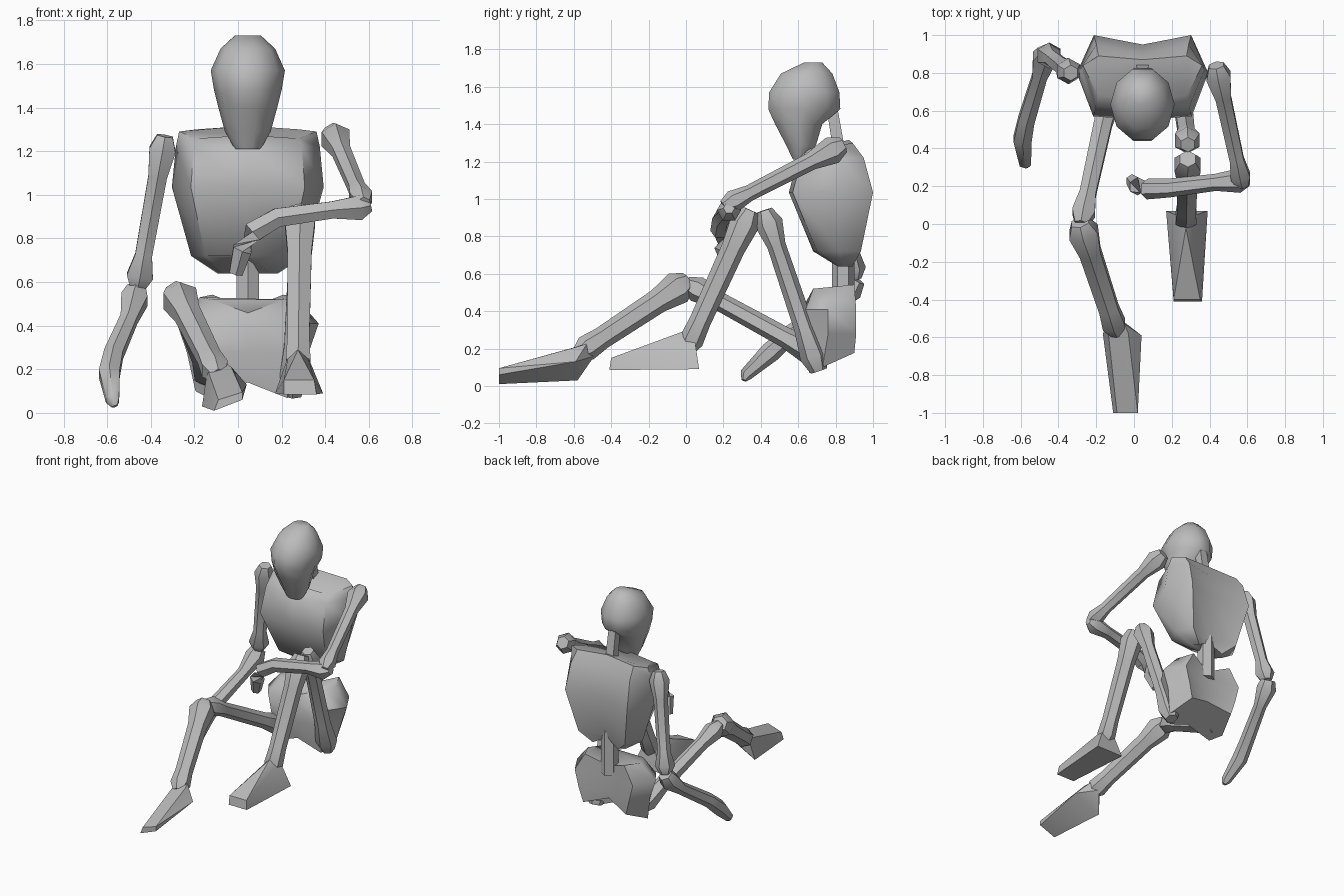
import bpy, bmesh, math
from mathutils import Vector

if "Cube" in bpy.data.objects:
    bpy.data.objects.remove(bpy.data.objects["Cube"], do_unlink=True)

GREY = (0.5, 0.5, 0.5, 1)
mat = bpy.data.materials.new("plain grey")
mat.use_nodes = True
mat.diffuse_color = GREY
mat.node_tree.nodes["Principled BSDF"].inputs["Base Color"].default_value = GREY
CX = 0.045  # body's own centre line


def finish(name, bm, angle=50):
    bmesh.ops.recalc_face_normals(bm, faces=bm.faces)
    mesh = bpy.data.meshes.new(name)
    bm.to_mesh(mesh)
    bm.free()
    mesh.materials.append(mat)
    ob = bpy.data.objects.new(name, mesh)
    bpy.context.collection.objects.link(ob)
    bpy.ops.object.select_all(action='DESELECT')
    ob.select_set(True)
    bpy.context.view_layer.objects.active = ob
    bpy.ops.object.shade_smooth_by_angle(angle=math.radians(angle))


def loft(name, rings):
    bm = bmesh.new()
    rows = [[bm.verts.new(p) for p in ring] for ring in rings]
    n = len(rows[0])
    for a, b in zip(rows, rows[1:]):
        for i in range(n):
            j = (i + 1) % n
            bm.faces.new((a[i], a[j], b[j], b[i]))
    bm.faces.new(rows[0])
    bm.faces.new(rows[-1])
    finish(name, bm)


def limb(name, path, sides=6):
    """Tube through points (x, y, z, radius)."""
    pts = [Vector(p[:3]) for p in path]
    rings = []
    for i, p in enumerate(pts):
        d = (pts[min(i + 1, len(pts) - 1)] - pts[max(i - 1, 0)]).normalized()
        ref = Vector((1, 0, 0)) if abs(d.x) < 0.7 else Vector((0, 0, 1))
        u = (ref - d * ref.dot(d)).normalized()
        v = d.cross(u)
        angles = [math.tau * (k + 0.5) / sides for k in range(sides)]
        rings.append([p + path[i][3] * (u * math.cos(a) + v * math.sin(a)) for a in angles])
    loft(name, rings)


def bone(name, start, end, r0, r1, shaft=0.05):
    """Straight bone with swollen ends."""
    a, b = Vector(start), Vector(end)
    steps = ((0, r0 * 0.6), (0.09, r0), (0.27, shaft * 1.1),
             (0.78, shaft), (0.92, r1), (1, r1 * 0.55))
    limb(name, [(*a.lerp(b, t), r) for t, r in steps])


def trunk_ring(z, w, yf, ys, yb, tilt=0, notch=0, groove=0.05):
    """Eight-point section with a groove down the back and notched middle."""
    out = [(0, yf, notch), (0.75 * w, yf + 0.02, 0), (w, ys, 0), (0.74 * w, yb, 0),
           (0, yb - groove, notch), (-0.74 * w, yb, 0), (-w, ys, 0), (-0.75 * w, yf + 0.02, 0)]
    return [(CX + x, y, z + dz + tilt * (y - ys)) for x, y, dz in out]


def hull(name, points):
    bm = bmesh.new()
    for p in points:
        bm.verts.new(p)
    bmesh.ops.convex_hull(bm, input=bm.verts)
    finish(name, bm, 40)


# Head: egg-shaped skull narrowing to the chin (z, half width, front, back)
skull = ((1.73, 0.06, 0.63, 0.73), (1.67, 0.125, 0.50, 0.79), (1.57, 0.17, 0.435, 0.83),
         (1.48, 0.155, 0.43, 0.835), (1.40, 0.135, 0.47, 0.735), (1.29, 0.105, 0.53, 0.70),
         (1.21, 0.06, 0.57, 0.65))
rings = []
for z, w, front, back in skull:
    mid, half = (front + back) / 2, (back - front) / 2
    rings.append([(CX + w * math.cos(math.tau * k / 10),
                   mid + half * math.sin(math.tau * k / 10), z) for k in range(10)])
loft("head", rings)

# Neck and lower spine
limb("neck", [(CX, 0.775, 1.52, 0.04), (CX, 0.82, 1.25, 0.045)], 4)
limb("spine", [(CX, 0.84, 0.75, 0.06), (CX, 0.84, 0.42, 0.06)], 6)

# Ribcage
loft("ribcage", [
    trunk_ring(1.29, 0.315, 0.66, 0.84, 0.89, 0.2, 0.02, 0.02),
    trunk_ring(1.22, 0.33, 0.60, 0.82, 0.95),
    trunk_ring(1.035, 0.348, 0.55, 0.80, 1.0),
    trunk_ring(0.72, 0.26, 0.68, 0.82, 0.935),
    trunk_ring(0.64, 0.14, 0.79, 0.85, 0.89, 0, 0.06, 0.02)])

# Pelvis
loft("pelvis", [
    trunk_ring(0.53, 0.22, 0.66, 0.78, 0.90, 0.1, -0.06),
    trunk_ring(0.41, 0.325, 0.62, 0.76, 0.91),
    trunk_ring(0.28, 0.28, 0.61, 0.76, 0.91),
    trunk_ring(0.10, 0.24, 0.64, 0.73, 0.90, 0.45, 0.08)])

# Left leg: knee drawn up
bone("left_thigh", (0.25, 0.71, 0.08), (0.285, 0.42, 0.94), 0.075, 0.075)
bone("left_shin", (0.285, 0.345, 0.94), (0.275, 0.0, 0.18), 0.08, 0.065, 0.058)
hull("left_foot", [(0.17, 0.07, 0.09), (0.39, 0.07, 0.09), (0.21, -0.41, 0.085),
                   (0.36, -0.41, 0.085), (0.21, -0.40, 0.15), (0.35, -0.40, 0.15),
                   (0.23, -0.075, 0.22), (0.32, -0.075, 0.22), (0.23, 0.045, 0.26),
                   (0.32, 0.045, 0.26), (0.275, -0.02, 0.29)])

# Right leg: stretched forward
bone("right_thigh", (-0.12, 0.73, 0.15), (-0.28, 0.0, 0.55), 0.075, 0.07)
bone("right_shin", (-0.285, 0.01, 0.56), (-0.09, -0.58, 0.17), 0.09, 0.07, 0.06)
hull("right_foot", [(-0.165, -0.58, 0.03), (0.04, -0.59, 0.13), (-0.11, -1.0, 0.01),
                    (0.02, -1.0, 0.06), (-0.09, -1.0, 0.06), (0.02, -1.0, 0.095),
                    (-0.14, -0.54, 0.2), (-0.05, -0.53, 0.225), (-0.03, -0.58, 0.21),
                    (-0.09, -0.49, 0.16)])

# Right arm: hanging to the ground
bone("right_upper_arm", (-0.335, 0.80, 1.27), (-0.46, 0.90, 0.57), 0.07, 0.07, 0.045)
limb("right_forearm", [(-0.465, 0.91, 0.57, 0.05), (-0.475, 0.88, 0.52, 0.07),
                       (-0.50, 0.78, 0.43, 0.045), (-0.57, 0.55, 0.27, 0.05),
                       (-0.59, 0.45, 0.18, 0.055), (-0.575, 0.32, 0.06, 0.035),
                       (-0.565, 0.31, 0.03, 0.015)])

# Left arm: resting across the raised knee
bone("left_upper_arm", (0.435, 0.84, 1.29), (0.575, 0.20, 0.96), 0.075, 0.06, 0.043)
limb("left_forearm", [(0.61, 0.23, 0.95, 0.03), (0.56, 0.23, 0.94, 0.065),
                      (0.43, 0.22, 0.93, 0.045), (0.18, 0.19, 0.895, 0.05),
                      (0.07, 0.185, 0.83, 0.055), (0.02, 0.20, 0.75, 0.05),
                      (-0.01, 0.23, 0.64, 0.035)])
